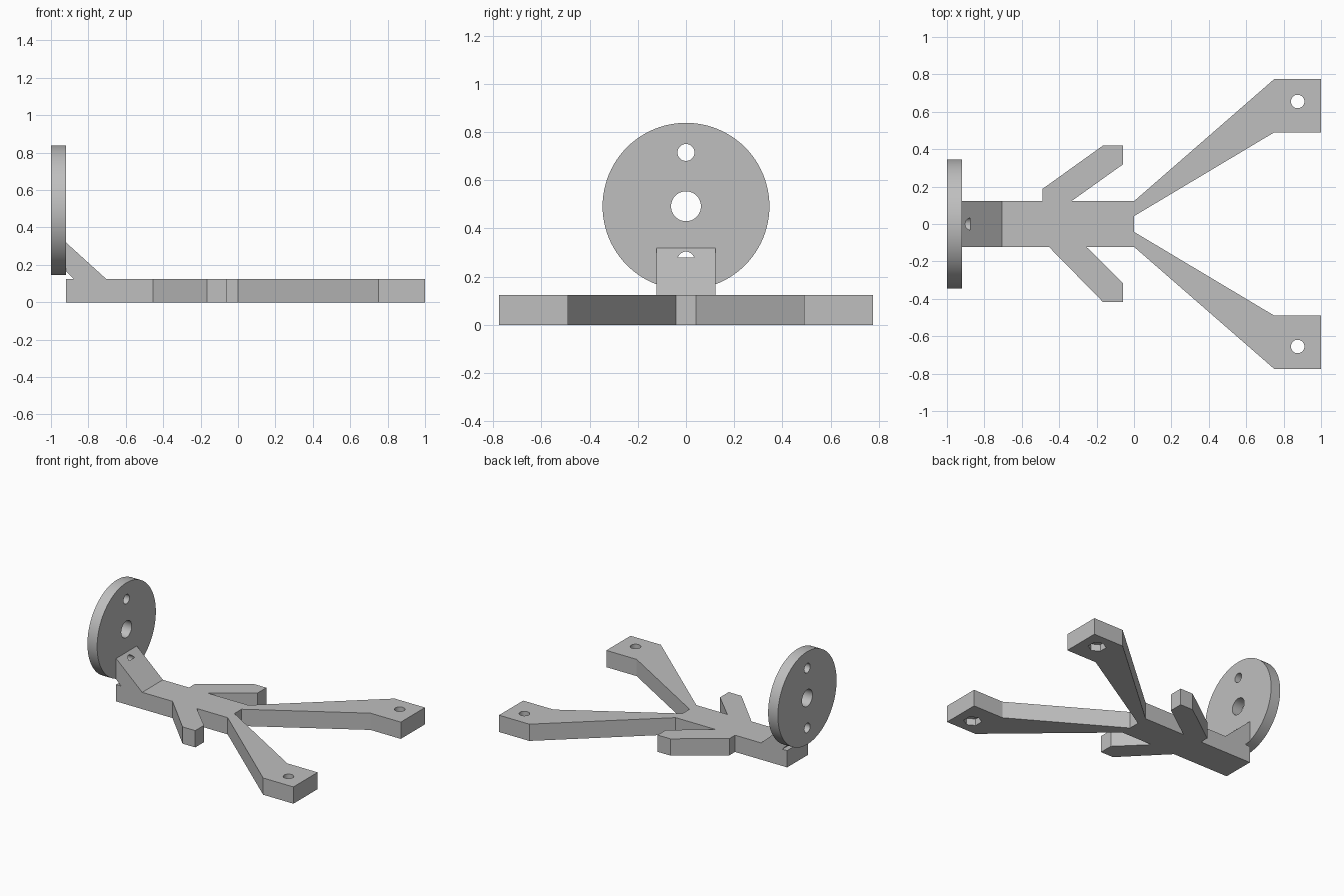
import bpy
import bmesh
from math import pi, radians
from mathutils import Matrix, Vector

if "Cube" in bpy.data.objects:
    bpy.data.objects.remove(bpy.data.objects["Cube"], do_unlink=True)

GREY = 0.52
THICK = 0.125      # plate thickness
HALF = 0.122       # half width of the body
DISC_Z = 0.492
BACK, FRONT = -1.0, -0.92   # disc faces along x

grey = bpy.data.materials.new("plain grey")
grey.use_nodes = True
grey.diffuse_color = (GREY, GREY, GREY, 1)
grey.node_tree.nodes["Principled BSDF"].inputs["Base Color"].default_value = (GREY, GREY, GREY, 1)


def finish(name, bm):
    bmesh.ops.recalc_face_normals(bm, faces=bm.faces)
    mesh = bpy.data.meshes.new(name)
    bm.to_mesh(mesh)
    bm.free()
    mesh.materials.append(grey)
    obj = bpy.data.objects.new(name, mesh)
    bpy.context.collection.objects.link(obj)
    return obj


def prism(name, points, offset):
    """Extrude a closed outline along offset."""
    bm = bmesh.new()
    face = bm.faces.new([bm.verts.new(p) for p in points])
    new = bmesh.ops.extrude_face_region(bm, geom=[face])["geom"]
    bmesh.ops.translate(bm, vec=Vector(offset),
                        verts=[v for v in new if isinstance(v, bmesh.types.BMVert)])
    return finish(name, bm)


def cylinder(name, start, end, radius, sides=64):
    """Cylinder between two points."""
    a, b = Vector(start), Vector(end)
    turn = (b - a).to_track_quat("Z", "Y").to_matrix().to_4x4()
    bm = bmesh.new()
    bmesh.ops.create_cone(bm, cap_ends=True, segments=sides, radius1=radius, radius2=radius,
                          depth=(b - a).length, matrix=Matrix.Translation((a + b) / 2) @ turn)
    return finish(name, bm)


def cut(obj, cutters):
    """Subtract the cutters, bake the result and discard them."""
    for c in cutters:
        mod = obj.modifiers.new("cut", "BOOLEAN")
        mod.operation, mod.solver, mod.object = "DIFFERENCE", "EXACT", c
    bpy.context.view_layer.update()
    graph = bpy.context.evaluated_depsgraph_get()
    baked = bpy.data.meshes.new_from_object(obj.evaluated_get(graph))
    obj.modifiers.clear()
    obj.data = baked
    baked.name = obj.name
    for c in cutters:
        bpy.data.objects.remove(c, do_unlink=True)


# Flat plate: body, two short arms and two long legs in one outline
leg = [(0, HALF), (0.75, 0.775), (1, 0.775), (1, 0.49), (0.75, 0.49), (0, 0.042)]
left_arm = [(-0.49, HALF), (-0.49, 0.187), (-0.165, 0.42), (-0.06, 0.42), (-0.06, 0.318), (-0.335, HALF)]
right_arm = [(-0.255, -HALF), (-0.06, -0.315), (-0.06, -0.418), (-0.165, -0.418), (-0.455, -HALF)]
outline = ([(FRONT, HALF)] + left_arm + leg + [(x, -y) for x, y in reversed(leg)]
           + right_arm + [(FRONT, -HALF)])
plate = prism("base_plate", [(x, y, 0) for x, y in outline], (0, 0, THICK))

# Screw holes with hexagonal nut pockets underneath
cutters = []
for side in (-1, 1):
    x, y = 0.875, 0.655 * side
    cutters.append(cylinder("screw_cutter", (x, y, -0.1), (x, y, 0.3), 0.036, 48))
    cutters.append(cylinder("nut_cutter", (x, y, -0.1), (x, y, 0.05), 0.062, 6))
cut(plate, cutters)

# Upright disc with a centre hole and two smaller holes
disc = cylinder("mounting_disc", (BACK, 0, DISC_Z), (FRONT, 0, DISC_Z), 0.346, 96)
holes = [(DISC_Z, 0.062), (DISC_Z + 0.223, 0.035), (DISC_Z - 0.223, 0.035)]
cut(disc, [cylinder("hole_cutter", (BACK - 0.1, 0, z), (FRONT + 0.02, 0, z), r) for z, r in holes])

# Sloped brace joining the disc to the plate, notched below the disc
brace_side = [(FRONT, 0.32), (-0.705, THICK), (-0.88, THICK), (FRONT, 0.165)]
brace = prism("brace", [(x, -HALF, z) for x, z in brace_side], (0, 2 * HALF, 0))
cut(brace, [cylinder("pocket_cutter", (BACK, 0, holes[2][0]), (-0.876, 0, holes[2][0]), 0.035)])

# Smooth round walls, crisp edges
bpy.ops.object.select_all(action="DESELECT")
for obj in (plate, disc, brace):
    obj.select_set(True)
bpy.context.view_layer.objects.active = plate
bpy.ops.object.shade_smooth_by_angle(angle=radians(30))
